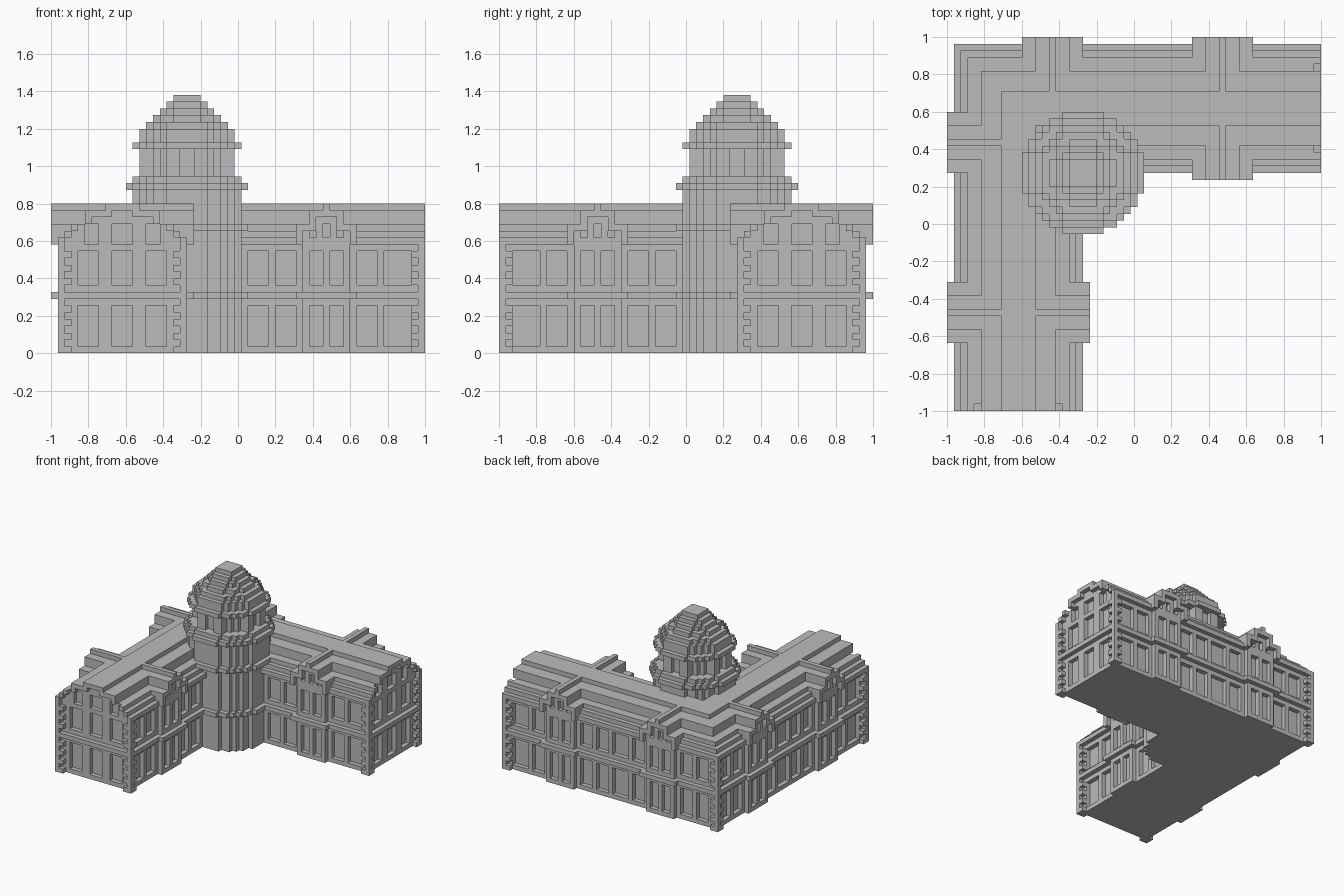
import bpy
import bmesh

UNIT = 2 / 55          # edge of one building block
CENTRE = 20            # tower axis, in blocks from the left and from the back
FLOORS = [(1, 7), (10, 15)]

old = bpy.data.objects.get("Cube")
if old:
    bpy.data.objects.remove(old, do_unlink=True)

stone = bpy.data.materials.new("grey_stone")
stone.use_nodes = True
grey = (0.5, 0.5, 0.5, 1)
stone.diffuse_color = grey
stone.node_tree.nodes["Principled BSDF"].inputs["Base Color"].default_value = grey


def box(x, y, z):
    """Blocks of a box together with its twin across the plan's diagonal."""
    cells = {(i, j, k) for i in range(*x) for j in range(*y) for k in range(*z)}
    return cells | {(j, i, k) for i, j, k in cells}


def disc(radius, z):
    """Blocks of a round slab on the tower axis."""
    span = range(CENTRE - radius, CENTRE + radius)
    return {(i, j, k) for i in span for j in span for k in range(*z)
            if (i + 0.5 - CENTRE) ** 2 + (j + 0.5 - CENTRE) ** 2 <= radius ** 2 + 1}


def build(name, cells):
    """Skin the blocks with outward quads."""
    bm = bmesh.new()
    points = {}

    def vert(p):
        if p not in points:
            points[p] = bm.verts.new((p[0] * UNIT - 1, 1 - p[1] * UNIT, p[2] * UNIT))
        return points[p]

    for cell in cells:
        for axis in range(3):
            b, c = (axis + 1) % 3, (axis + 2) % 3
            for side in (0, 1):
                near = list(cell)
                near[axis] += 2 * side - 1
                if tuple(near) in cells:
                    continue
                quad = []
                for u, v in ((0, 0), (1, 0), (1, 1), (0, 1)):
                    p = list(cell)
                    p[axis] += side
                    p[b] += u
                    p[c] += v
                    quad.append(vert(tuple(p)))
                bm.faces.new(quad[::-1] if side else quad)
    mesh = bpy.data.meshes.new(name)
    bm.to_mesh(mesh)
    bm.free()
    mesh.materials.append(stone)
    bpy.context.collection.objects.link(bpy.data.objects.new(name, mesh))


# Two wings meeting in an L: walls and belt course
walls = box((2, 19), (2, 54), (0, 16)) | box((1, 20), (1, 55), (8, 9))

# Stepped roof, narrowing towards the ridge
roof = set()
for inset, bottom, top in ((1, 16, 17), (2, 17, 18), (3, 18, 19), (5, 19, 21), (8, 21, 22)):
    roof |= box((inset, 21 - inset), (inset, 55), (bottom, top))

# Recessed gable wall under the roof's end frame
for inset, bottom in ((2, 16), (3, 17), (4, 18), (6, 19), (9, 20)):
    roof -= box((inset, 21 - inset), (54, 55), (bottom, bottom + 1))

# Corner columns with toothed quoins
quoins = set()
for x, y, dx, dy in ((1, 54, 1, -1), (19, 54, -1, -1), (1, 1, 1, 1)):
    quoins |= box((x, x + 1), (y, y + 1), (0, 16))
    for z in (0, 2, 4, 6, 10, 12, 14):
        quoins |= box((x + dx, x + dx + 1), (y, y + 1), (z, z + 1))
        quoins |= box((x, x + 1), (y + dy, y + dy + 1), (z, z + 1))

# Windows of the long walls and of the gable ends
back_windows = ((4, 7), (8, 11), (20, 23), (24, 28), (29, 32), (33, 36), (45, 48), (49, 53))
for floor in FLOORS:
    for span in back_windows:
        walls -= box(span, (2, 3), floor)
        if span[0] > 28:
            walls -= box(span, (18, 19), floor)
    for span in ((4, 7), (9, 12), (14, 17)):
        walls -= box(span, (53, 54), floor)
for span in ((5, 7), (9, 12), (14, 16)):
    roof -= box(span, (53, 54), (16, 19))

# Projecting pavilions with stepped pediments
pavilions = set()
pediments = set()
for start, depth, fronts in ((11, 10, ((0, 1),)), (36, 21, ((0, 1), (20, 19)))):
    pavilions |= box((start + 1, start + 8), (1, min(depth, 20)), (0, 16))
    pavilions |= box((start, start + 9), (0, depth), (8, 9))
    for inset, bottom, top in ((0, 16, 19), (2, 19, 21), (4, 21, 22)):
        pediments |= box((start + inset, start + 9 - inset), (0, depth), (bottom, top))
    for edge, wall in fronts:
        for inset, bottom, top in ((1, 16, 18), (3, 18, 20)):
            pediments -= box((start + inset, start + 9 - inset), (edge, edge + 1), (bottom, top))
        for x in (2, 4, 6):
            top = 19 if x == 4 else 18
            pediments -= box((start + x, start + x + 1), (wall, wall + 1), (16, top))
        for floor in FLOORS:
            for x in (2, 5):
                pavilions -= box((start + x, start + x + 2), (wall, wall + 1), floor)

# Round tower in the inner corner, with ring courses
tower = disc(8, (0, 26))
for z in (8, 18, 24):
    tower |= disc(9, (z, z + 1))

# Drum with tall recessed windows
openings = {15, 16, 19, 20, 23, 24}
core = disc(6, (26, 30))
drum = {c for c in disc(7, (26, 30))
        if c in core or not (c[0] in openings or c[1] in openings)}
drum |= disc(8, (30, 31))

# Stepped dome
dome = disc(7, (31, 33))
for step, radius in enumerate((6, 5, 4, 3, 2)):
    dome |= disc(radius, (33 + step, 34 + step))

build("wing_walls", walls)
build("wing_roof", roof)
build("corner_quoins", quoins)
build("pavilion_walls", pavilions)
build("pavilion_pediments", pediments)
build("tower_shaft", tower)
build("tower_drum", drum)
build("tower_dome", dome)
